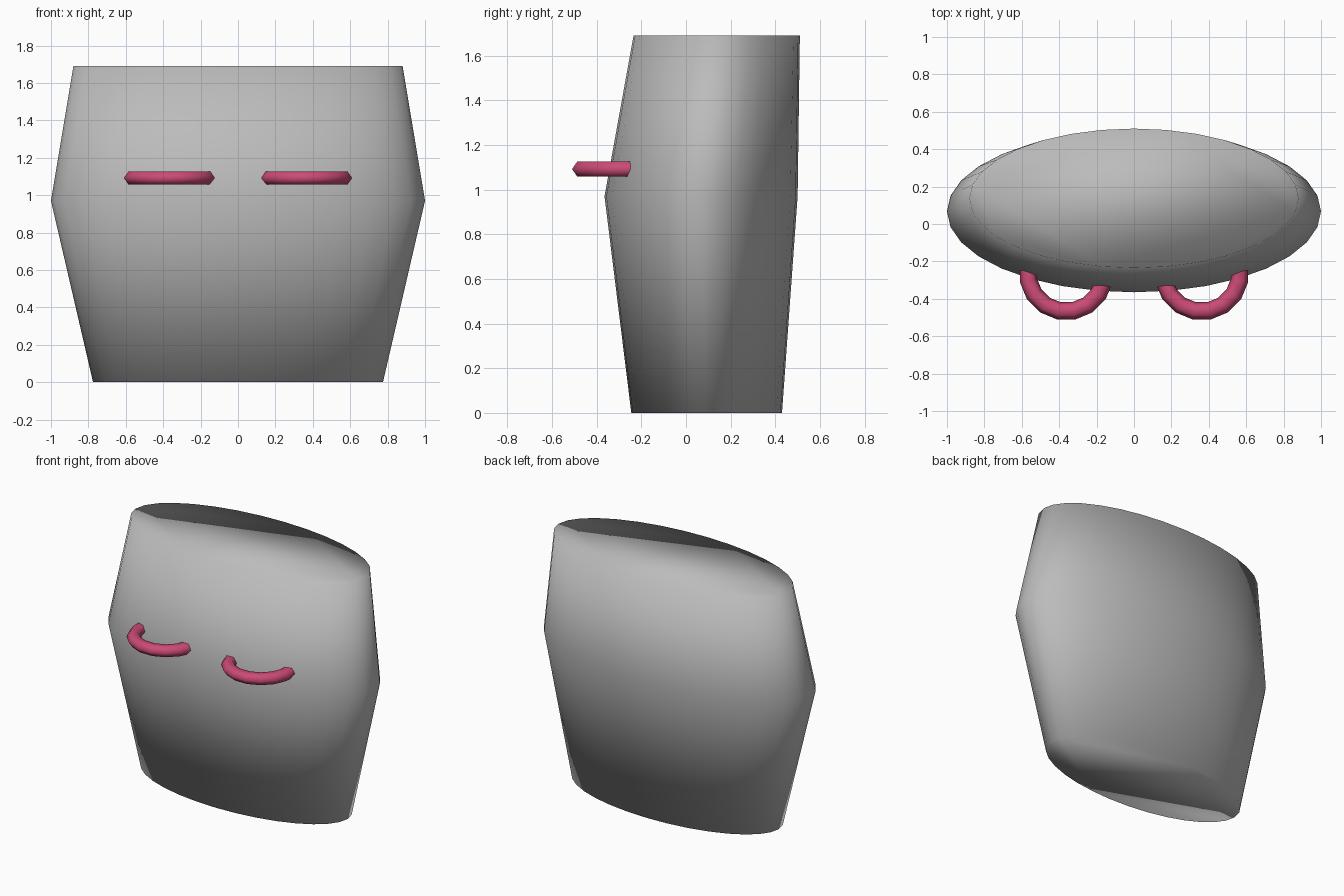
import bpy, bmesh, math

if "Cube" in bpy.data.objects:
    bpy.data.objects.remove(bpy.data.objects["Cube"])


def material(name, color):
    m = bpy.data.materials.new(name)
    m.diffuse_color = (*color, 1)
    m.use_nodes = True
    m.node_tree.nodes["Principled BSDF"].inputs["Base Color"].default_value = m.diffuse_color
    return m


def finish(name, bm, mat):
    bmesh.ops.recalc_face_normals(bm, faces=bm.faces)
    for f in bm.faces:
        f.smooth = True
    me = bpy.data.meshes.new(name)
    bm.to_mesh(me)
    bm.free()
    me.materials.append(mat)
    ob = bpy.data.objects.new(name, me)
    bpy.context.collection.objects.link(ob)
    return ob


def skin(bm, loops, closed):
    """Bridge consecutive vertex loops with quads."""
    n = len(loops[0])
    pairs = list(zip(loops, loops[1:])) + ([(loops[-1], loops[0])] if closed else [])
    for a, b in pairs:
        for i in range(n):
            j = (i + 1) % n
            bm.faces.new((a[i], a[j], b[j], b[i]))


grey = material("grey", (0.5, 0.5, 0.5))
pink = material("pink", (0.6, 0.07, 0.18))

# Body: elliptical barrel with a wide waist (z, half width, front y, back y)
bm = bmesh.new()
SIDES = 32
rings = []
for z, rx, front, back in ((0, 0.775, -0.245, 0.43),
                           (0.97, 1.0, -0.365, 0.50),
                           (1.69, 0.88, -0.235, 0.51)):
    cy, ry = (front + back) / 2, (back - front) / 2
    rings.append([bm.verts.new((rx * math.cos(a), cy + ry * math.sin(a), z))
                  for a in (2 * math.pi * i / SIDES for i in range(SIDES))])
skin(bm, rings, False)
bm.faces.new(rings[0])
bm.faces.new(rings[-1])
finish("body", bm, grey)

# Eyes: flat-lying hexagonal rings half sunk into the front
MAJOR, MINOR = 16, 6
for name, cx in (("left_eye", -0.362), ("right_eye", 0.362)):
    bm = bmesh.new()
    loops = []
    for i in range(MAJOR):
        a = 2 * math.pi * (i + 0.5) / MAJOR
        loop = []
        for k in range(MINOR):
            b = 2 * math.pi * k / MINOR
            r = 0.206 + 0.047 * math.cos(b)
            loop.append(bm.verts.new((cx + r * math.cos(a), -0.262 + r * math.sin(a),
                                      1.092 + 0.039 * math.sin(b))))
        loops.append(loop)
    skin(bm, loops, True)
    finish(name, bm, pink)
